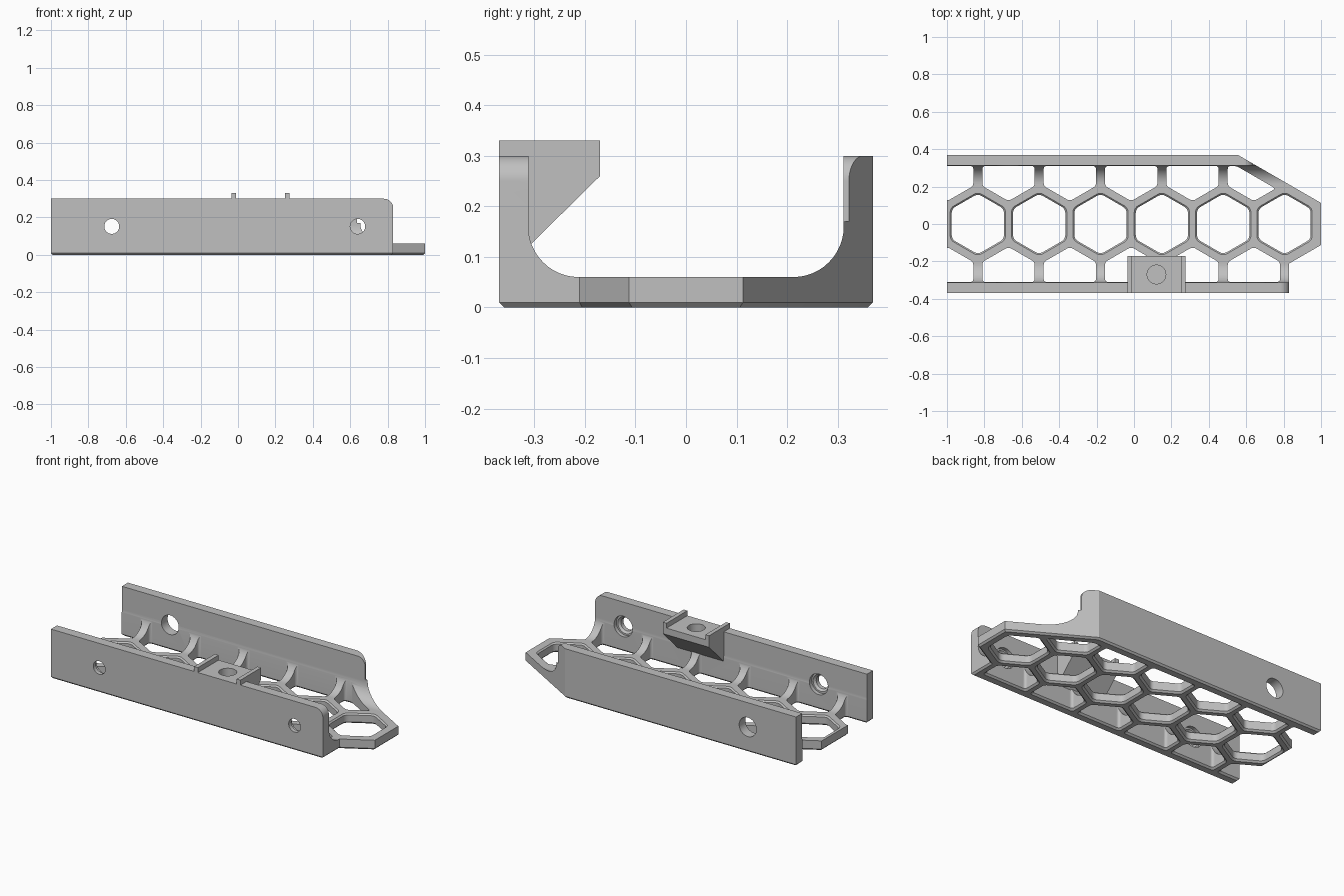
import bpy, bmesh, math
from mathutils import Vector

if "Cube" in bpy.data.objects:
    bpy.data.objects.remove(bpy.data.objects["Cube"])

GREY = (0.53, 0.53, 0.53, 1)
grey = bpy.data.materials.new("matte grey")
grey.use_nodes = True
grey.diffuse_color = GREY
grey.node_tree.nodes["Principled BSDF"].inputs["Base Color"].default_value = GREY

PITCH, FIRST, APOTHEM = 0.328, -0.835, 0.14   # honeycomb layout
ROW = PITCH * math.sqrt(3) / 2
HALF_W, INNER, FLOOR, TOP, FILLET = 0.37, 0.312, 0.06, 0.30, 0.10
END_X, END_DIAG = 0.83, 0.5975                # front wall end, slanted border distance


def loft(bm, rings):
    """Closed solid through rings of equal point count."""
    rows = [[bm.verts.new(p) for p in ring] for ring in rings]
    n = len(rows[0])
    for a, b in zip(rows, rows[1:]):
        for i in range(n):
            j = (i + 1) % n
            bm.faces.new((a[i], a[j], b[j], b[i]))
    bm.faces.new(rows[0][::-1])
    bm.faces.new(rows[-1])


def make(name, rings):
    """Object holding one lofted solid with outward normals."""
    bm = bmesh.new()
    loft(bm, rings)
    if bm.calc_volume(signed=True) < 0:
        bmesh.ops.reverse_faces(bm, faces=bm.faces)
    mesh = bpy.data.meshes.new(name)
    bm.to_mesh(mesh)
    bm.free()
    mesh.materials.append(grey)
    ob = bpy.data.objects.new(name, mesh)
    bpy.context.collection.objects.link(ob)
    return ob


def boolean(target, rings, operation):
    """Combine target with a temporary solid, using the first solver that succeeds."""
    tool = make("helper", rings)
    mod = target.modifiers.new("boolean", "BOOLEAN")
    mod.operation, mod.object = operation, tool
    for solver in ("EXACT", "MANIFOLD"):
        mod.solver = solver
        bpy.context.view_layer.update()
        graph = bpy.context.evaluated_depsgraph_get()
        result = bpy.data.meshes.new_from_object(target.evaluated_get(graph))
        if len(result.polygons) > 0:
            break
    target.modifiers.remove(mod)
    if len(result.polygons) > 0:
        target.data = result
    bpy.data.objects.remove(tool)


def polygon(planes, grow=0, rounding=0, steps=5):
    """Corners of neighbouring (angle, distance) lines, optionally rounded."""
    pts = []
    for (a, da), (b, db) in zip(planes, planes[1:] + planes[:1]):
        a, b = math.radians(a), math.radians(b)
        da, db, det = da + grow, db + grow, math.sin(b - a)
        pts.append(Vector(((da * math.sin(b) - db * math.sin(a)) / det,
                           (db * math.cos(a) - da * math.cos(b)) / det)))
    if not rounding:
        return pts
    out = []
    for i, p in enumerate(pts):
        s = p + (pts[i - 1] - p).normalized() * rounding
        e = p + (pts[(i + 1) % len(pts)] - p).normalized() * rounding
        for k in range(steps + 1):
            t = k / steps
            out.append(s * (1 - t) ** 2 + p * 2 * t * (1 - t) + e * t * t)
    return out


def upright(planes, levels, rounding=0):
    """Rings of a vertical prism; levels are (z, outward growth)."""
    return [[(p.x, p.y, z) for p in polygon(planes, g, rounding)] for z, g in levels]


def cell(angles, cx, cy):
    """Sides of a honeycomb cell around a centre."""
    return [(a, cx * math.cos(math.radians(a)) + cy * math.sin(math.radians(a)) + APOTHEM)
            for a in angles]


def along_x(profile, x0, x1):
    return [[(x, y, z) for y, z in profile] for x in (x0, x1)]


def along_y(profile, y0, y1):
    return [[(x, y, z) for x, z in profile] for y in (y0, y1)]


def arc(cx, cy, r, a0, a1, n=12):
    angles = [math.radians(a0 + (a1 - a0) * k / n) for k in range(n + 1)]
    return [(cx + r * math.cos(a), cy + r * math.sin(a)) for a in angles]


def circle(cx, cy, r):
    return arc(cx, cy, r, 0, 352.5, 47)


def turned_y(x, z, steps):
    """Rings of a turned solid along y; steps are (radius, y)."""
    return [[(px, y, pz) for px, pz in circle(x, z, r)] for r, y in steps]


# U-shaped channel with filleted inner corners
inside = arc(INNER - FILLET, FLOOR + FILLET, FILLET, 0, -90)
half = [(0.4, -0.05), (0.4, TOP), (INNER, TOP)] + inside
profile = half + [(-y, z) for y, z in reversed(half)]
body = make("channel_body", along_x(profile, -1.1, 1.1))

# Plan outline with slanted nose and chamfered lower edge
outline = [(270, HALF_W), (0, END_X), (300, END_DIAG), (0, 1.0),
           (60, END_DIAG), (90, HALF_W), (180, 1.0)]
boolean(body, upright(outline, [(0, -0.01), (0.01, 0), (0.4, 0)]), "INTERSECT")

# Honeycomb openings: full cells in the middle, clipped cells along the walls
MIDDLE = [(-0.01, 0.02), (0.01, 0), (0.052, 0), (0.068, 0.016), (0.1, 0.016)]
SIDE = [(-0.01, 0.02), (0.01, 0), (0.18, 0)]
wall_side = INNER - 0.002
for i in range(6):
    x = FIRST + PITCH * i
    boolean(body, upright(cell(range(0, 360, 60), x, 0), MIDDLE, 0.025), "DIFFERENCE")
    x -= PITCH / 2
    front = cell((0, 60, 120, 180), x, -ROW) + [(270, wall_side)]
    if i < 5:
        back = cell((180, 240, 300, 0), x, ROW) + [(90, wall_side)]
    else:   # the last rear cell follows the slanted border
        back = cell((180, 240, 300), x, ROW) + [(60, END_DIAG - 0.055), (90, wall_side)]
    for planes in (front, back):
        boolean(body, upright(planes, SIDE, 0.018), "DIFFERENCE")

# Rounded upper corners at the wall ends
R = 0.05
for end, y0, y1, low in ((END_X, -0.45, -0.25, 0.2), (0.637, 0.25, 0.45, 0.17)):
    shape = arc(end - R, TOP - R, R, 0, 90) + [(end - R, 0.4), (end + 0.2, 0.4),
                                               (end + 0.2, low), (end, low)]
    boolean(body, along_y(shape, y0, y1), "DIFFERENCE")

# Countersunk screw holes in the front wall, one access hole in the back wall
SCREW_Z = 0.152
for x in (-0.675, 0.64):
    boolean(body, turned_y(x, SCREW_Z, ((0.04, -0.45), (0.04, -0.345), (0.052, -0.333),
                                        (0.062, -0.333), (0.062, -0.28))), "DIFFERENCE")
boolean(body, turned_y(-0.675, SCREW_Z, ((0.058, 0.28), (0.058, 0.45))), "DIFFERENCE")

# Wedge-shaped mount on the front wall with a round blind socket
X0, X1, LIP = -0.036, 0.275, -0.17
wedge = [(-0.34, 0.12), (-INNER, 0.12), (LIP, 0.26), (LIP, TOP), (-0.34, TOP)]
boolean(body, along_x(wedge, X0, X1), "UNION")
boolean(body, [[(x, y, z) for x, y in circle(0.12, -0.27, 0.05)] for z in (0.25, 0.4)],
        "DIFFERENCE")

# Thin guide rails on both sides of the mount
rail = [(-HALF_W, TOP), (LIP, TOP), (LIP, 0.33), (-HALF_W, 0.33)]
make("mount_rail_right", along_x(rail, X0, X0 + 0.025))
make("mount_rail_left", along_x(rail, X1 - 0.025, X1))

# Smooth curved surfaces, crisp edges
bpy.ops.object.select_all(action="DESELECT")
bpy.context.view_layer.objects.active = body
body.select_set(True)
bpy.ops.object.shade_smooth_by_angle(angle=math.radians(25))
weighted = body.modifiers.new("weighted normals", "WEIGHTED_NORMAL")
weighted.keep_sharp = True
